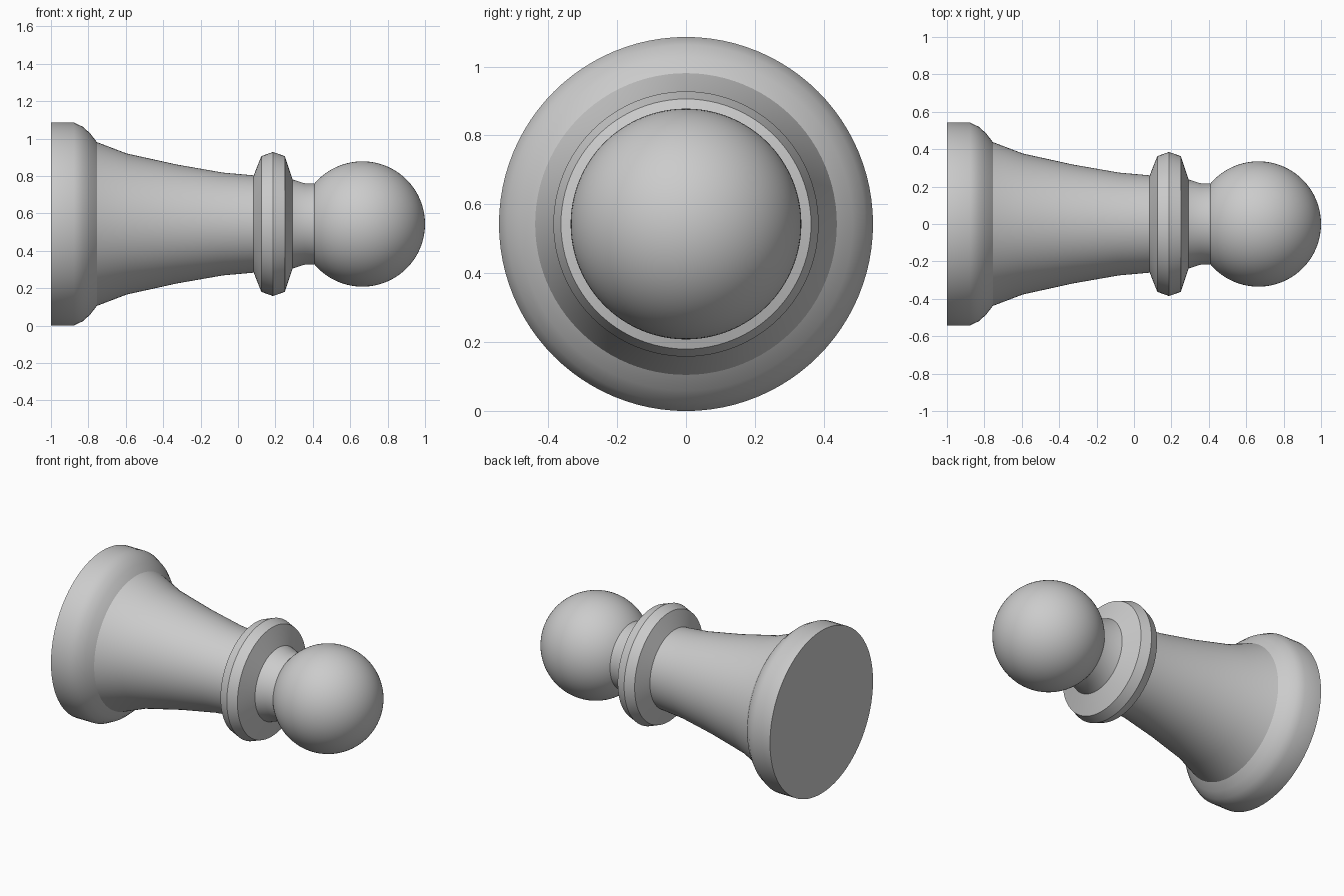
import bpy, bmesh, math
from mathutils import Matrix, Vector

cube = bpy.data.objects.get("Cube")
if cube:
    bpy.data.objects.remove(cube, do_unlink=True)

AXIS_Z = 0.543
SIDES = 96

grey = bpy.data.materials.new("plain grey")
grey.use_nodes = True
colour = (0.6, 0.6, 0.6, 1)
grey.diffuse_color = colour
grey.node_tree.nodes["Principled BSDF"].inputs["Base Color"].default_value = colour


def finish(name, bm, angle):
    bmesh.ops.recalc_face_normals(bm, faces=bm.faces)
    mesh = bpy.data.meshes.new(name)
    bm.to_mesh(mesh)
    bm.free()
    mesh.materials.append(grey)
    obj = bpy.data.objects.new(name, mesh)
    bpy.context.collection.objects.link(obj)
    bpy.ops.object.select_all(action="DESELECT")
    obj.select_set(True)
    bpy.context.view_layer.objects.active = obj
    bpy.ops.object.shade_smooth_by_angle(angle=math.radians(angle))
    return obj


def turned(name, profile, angle=30):
    """Lathe a list of (x, radius) points around the lying axis."""
    bm = bmesh.new()
    rings = []
    for x, r in profile:
        turns = [2 * math.pi * i / SIDES for i in range(SIDES)]
        rings.append([bm.verts.new((x, r * math.cos(a), AXIS_Z + r * math.sin(a)))
                      for a in turns])
    for a, b in zip(rings, rings[1:]):
        for i in range(SIDES):
            j = (i + 1) % SIDES
            bm.faces.new((a[i], a[j], b[j], b[i]))
    bm.faces.new(rings[0])
    bm.faces.new(rings[-1])
    return finish(name, bm, angle)


# Foot, flared stem, collar and neck in one turned piece
turned("turned_body", [
    (-1, 0.543), (-0.877, 0.543), (-0.83, 0.52), (-0.79, 0.484), (-0.755, 0.438),
    (-0.595, 0.377), (-0.328, 0.318), (-0.082, 0.275), (0.084, 0.26),
    (0.125, 0.363), (0.187, 0.385), (0.25, 0.363), (0.292, 0.238),
    (0.357, 0.217), (0.43, 0.216)])

# Ball head, poles along the axis
bm = bmesh.new()
place = Matrix.Translation(Vector((0.665, 0, AXIS_Z))) @ Matrix.Rotation(math.pi / 2, 4, "Y")
bmesh.ops.create_uvsphere(bm, u_segments=SIDES, v_segments=48, radius=0.335, matrix=place)
finish("ball_head", bm, 30)
